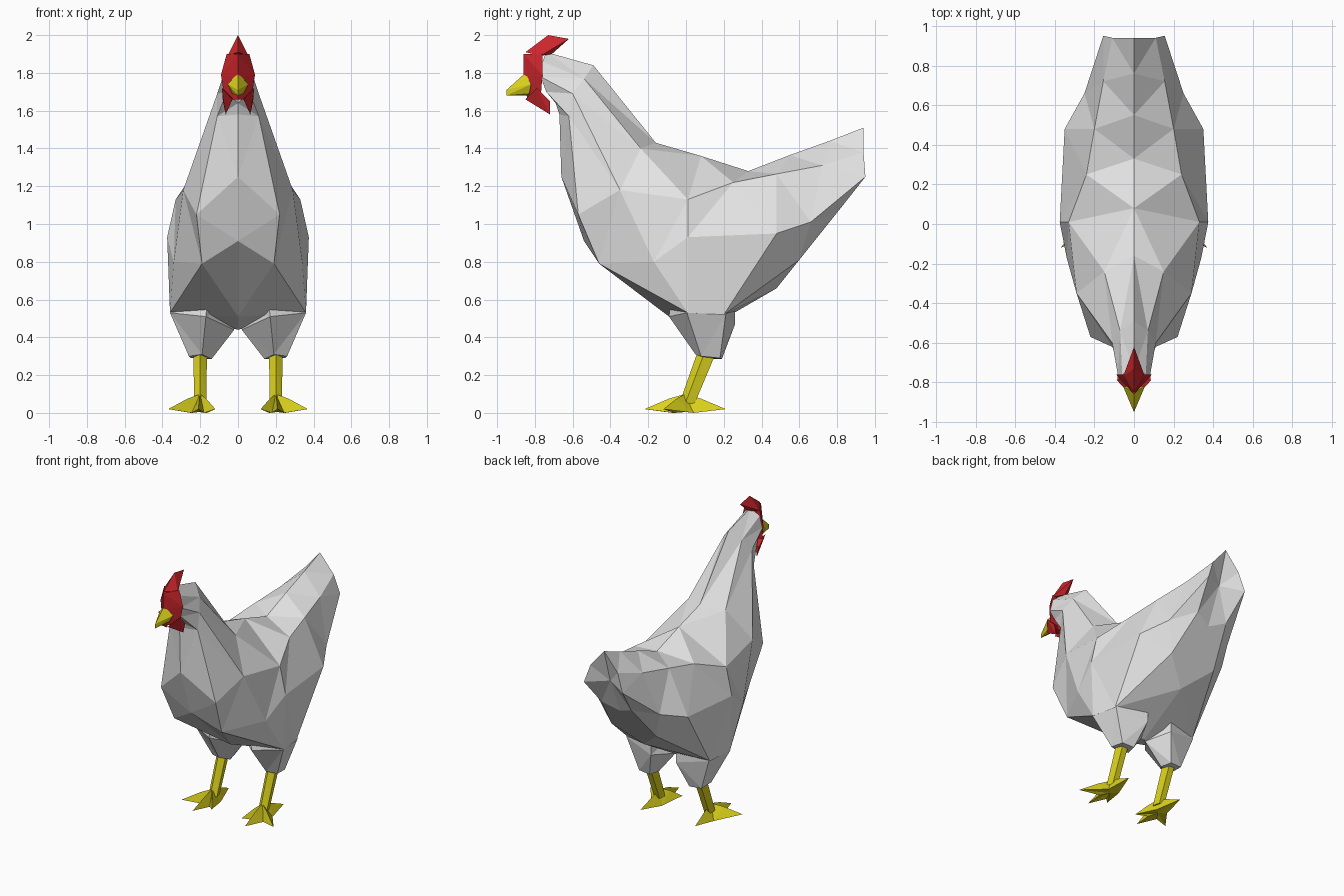
import bpy, bmesh, math

if "Cube" in bpy.data.objects:
    bpy.data.objects.remove(bpy.data.objects["Cube"])


def material(name, rgb):
    m = bpy.data.materials.new(name)
    m.diffuse_color = (*rgb, 1)
    m.use_nodes = True
    m.node_tree.nodes["Principled BSDF"].inputs["Base Color"].default_value = m.diffuse_color
    return m


WHITE = material("feather_white", (0.78, 0.78, 0.78))
RED = material("comb_red", (0.62, 0.02, 0.025))
YELLOW = material("leg_yellow", (0.72, 0.65, 0.012))


def finish(bm, name, mat):
    bmesh.ops.triangulate(bm, faces=bm.faces[:])
    bmesh.ops.recalc_face_normals(bm, faces=bm.faces[:])
    me = bpy.data.meshes.new(name)
    bm.to_mesh(me)
    bm.free()
    me.materials.append(mat)
    ob = bpy.data.objects.new(name, me)
    bpy.context.collection.objects.link(ob)
    return ob


def loft(name, rings, mat, end_point=None):
    """Skin a list of equal-sized rings; the end may fold in to a point."""
    bm = bmesh.new()
    rs = [[bm.verts.new(p) for p in r] for r in rings]
    n = len(rs[0])
    for a, b in zip(rs, rs[1:]):
        for i in range(n):
            j = (i + 1) % n
            bm.faces.new((a[i], a[j], b[j], b[i]))
    bm.faces.new(rs[0])
    if end_point:
        c = bm.verts.new(end_point)
        for i in range(n):
            bm.faces.new((rs[-1][i], rs[-1][(i + 1) % n], c))
    else:
        bm.faces.new(rs[-1])
    return finish(bm, name, mat)


def hull(name, pts, mat):
    bm = bmesh.new()
    vs = [bm.verts.new(p) for p in pts]
    res = bmesh.ops.convex_hull(bm, input=vs)
    junk = {v for v in res["geom_interior"] + res["geom_unused"]
            if isinstance(v, bmesh.types.BMVert)}
    bmesh.ops.delete(bm, geom=list(junk), context='VERTS')
    return finish(bm, name, mat)


def both(pts):
    return pts + [(-x, y, z) for x, y, z in pts if x]


def flip(pts, s):
    return [(s * x, y, z) for x, y, z in pts]


# Body stations from head to tail: top, upper side, side, lower side, bottom
stations = [
    [(0, -.74, 1.91), (.06, -.76, 1.86), (.08, -.77, 1.78), (.06, -.74, 1.70), (0, -.69, 1.64)],
    [(0, -.49, 1.84), (.07, -.54, 1.77), (.11, -.60, 1.69), (.11, -.62, 1.57), (0, -.67, 1.58)],
    [(0, -.16, 1.43), (.15, -.24, 1.40), (.29, -.35, 1.18), (.22, -.57, 1.05), (0, -.66, 1.25)],
    [(0, .08, 1.36), (.33, .01, 1.13), (.34, -.17, .80), (.19, -.46, .79), (0, -.54, .91)],
    [(0, .33, 1.28), (.24, .25, 1.22), (.375, .01, .93), (.36, .01, .53), (0, -.09, .51)],
    [(0, .55, 1.365), (.20, .48, 1.265), (.35, .48, .95), (.33, .20, .52), (0, .10, .44)],
    [(0, .76, 1.44), (.155, .72, 1.31), (.25, .66, 1.01), (.18, .60, .81), (0, .48, .66)],
    [(0, .94, 1.51), (.11, .94, 1.38), (.155, .95, 1.25), (.12, .80, 1.06), (0, .76, 1.01)],
]
rings = [h + flip(h[3:0:-1], -1) for h in stations]
loft("body", rings, WHITE, end_point=(0, .87, 1.27))

# Red face, crest and beak on the centre line
hull("red_face", both([(0, -.86, 1.90), (0, -.86, 1.78), (.09, -.76, 1.79),
                       (.06, -.76, 1.90), (0, -.84, 1.66), (.07, -.77, 1.66)]), RED)
hull("crest", both([(0, -.85, 1.91), (.055, -.77, 1.89), (0, -.73, 2.0),
                    (0, -.62, 1.98), (0, -.71, 1.90)]), RED)
hull("beak", both([(0, -.85, 1.80), (0, -.95, 1.71), (0, -.95, 1.68),
                   (.055, -.82, 1.74), (.03, -.83, 1.69), (0, -.83, 1.68)]), YELLOW)

for side, s in (("right", 1), ("left", -1)):
    # Wattle
    hull("wattle_" + side, flip([(.085, -.79, 1.72), (.03, -.85, 1.66), (.065, -.72, 1.58),
                                 (.08, -.72, 1.65), (.025, -.75, 1.67)], s), RED)
    # Thigh merging into the belly
    thigh = [
        [(.30, .03, .68), (.28, .26, .66), (.10, .26, .60), (.05, .08, .56), (.16, -.08, .62)],
        [(.36, .005, .53), (.33, .21, .52), (.10, .26, .47), (.02, .09, .44), (.17, -.09, .51)],
        [(.26, .08, .30), (.25, .18, .29), (.16, .19, .285), (.14, .11, .285), (.19, .05, .31)],
    ]
    loft("thigh_" + side, [flip(r, s) for r in thigh], WHITE)

    # Slanted five-sided shank
    shank = []
    for y, z, rx, ry in ((.115, .32, .037, .055), (.01, .05, .035, .045)):
        shank.append([(.2 + rx * math.sin(a), y - ry * math.cos(a), z)
                      for a in (math.tau * k / 5 for k in range(5))])
    loft("shank_" + side, [flip(r, s) for r in shank], YELLOW)

    # Foot: star of four toes around a raised hub
    toes = [(.21, -.22), (.37, -.12), (.22, .21), (.12, -.13)]
    gaps = [(.245, -.06), (.25, .04), (.165, .04), (.18, -.07)]
    bm = bmesh.new()
    top = bm.verts.new((s * .2, -.005, .10))
    sole = bm.verts.new((s * .205, 0, .005))
    rim = []
    for t, g in zip(toes, gaps):
        rim.append(bm.verts.new((s * t[0], t[1], .02)))
        rim.append(bm.verts.new((s * g[0], g[1], .0)))
    # ridge point along each toe keeps the toes plump
    for i in range(0, 8, 2):
        tip, g0, g1 = rim[i], rim[i - 1], rim[i + 1]
        mid = bm.verts.new(top.co.lerp(tip.co, .4) + (tip.co - tip.co))
        mid.co.z = .075
        for tri in ((top, g0, mid), (g0, tip, mid), (tip, g1, mid), (g1, top, mid),
                    (sole, tip, g0), (sole, g1, tip)):
            bm.faces.new(tri)
    finish(bm, "foot_" + side, YELLOW)
